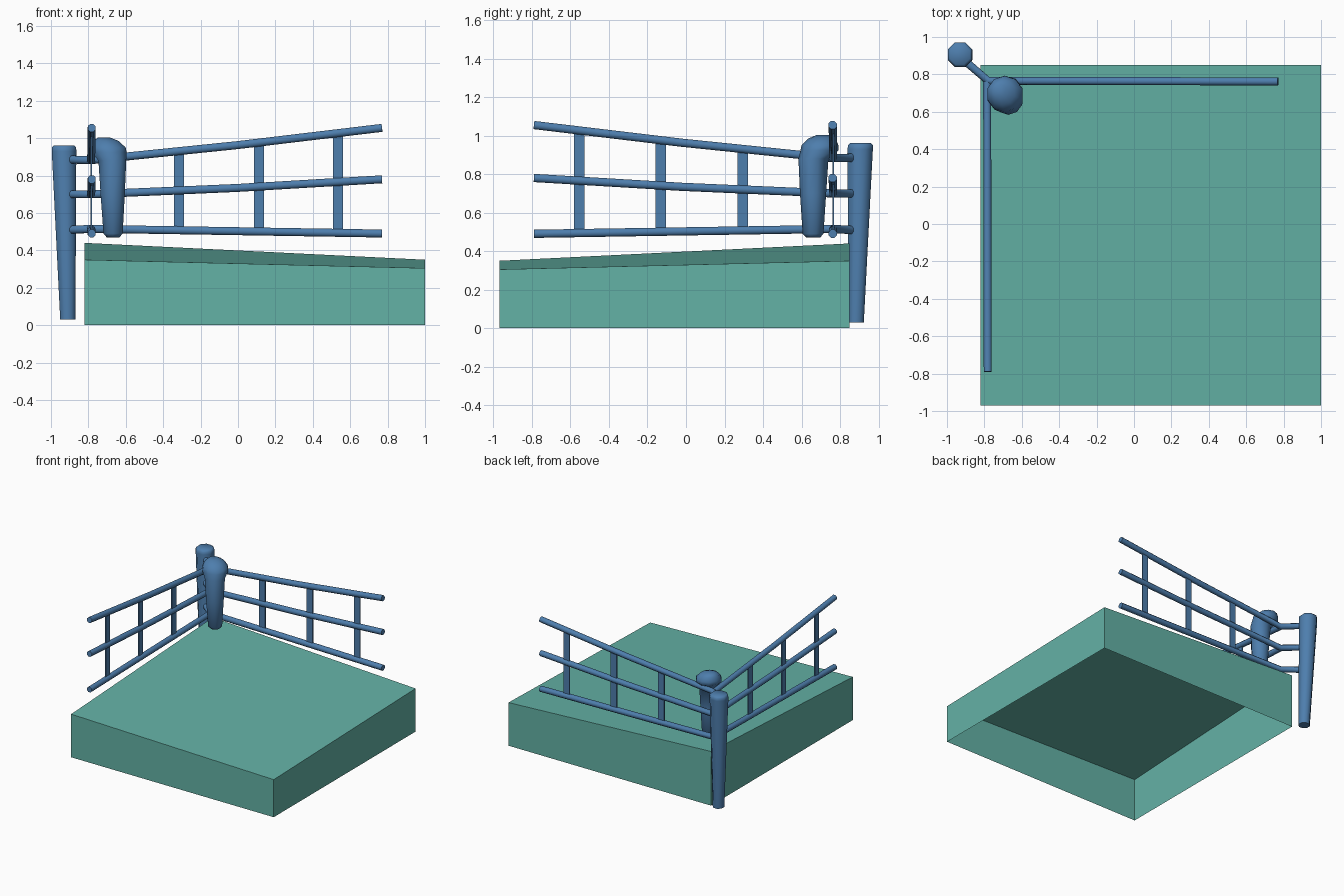
import bpy, bmesh, math
from mathutils import Vector

cube = bpy.data.objects.get("Cube")
if cube:
    bpy.data.objects.remove(cube, do_unlink=True)


def make_material(name, rgb):
    mat = bpy.data.materials.new(name)
    mat.use_nodes = True
    mat.diffuse_color = (*rgb, 1)
    mat.node_tree.nodes["Principled BSDF"].inputs["Base Color"].default_value = (*rgb, 1)
    return mat


TEAL = make_material("teal ground", (0.127, 0.445, 0.381))
BLUE = make_material("blue wood", (0.076, 0.209, 0.42))


def finish(bm, name, mat, smooth=False):
    bmesh.ops.recalc_face_normals(bm, faces=bm.faces)
    mesh = bpy.data.meshes.new(name)
    bm.to_mesh(mesh)
    bm.free()
    mesh.materials.append(mat)
    obj = bpy.data.objects.new(name, mesh)
    bpy.context.collection.objects.link(obj)
    if smooth:
        bpy.ops.object.select_all(action='DESELECT')
        obj.select_set(True)
        bpy.context.view_layer.objects.active = obj
        bpy.ops.object.shade_smooth_by_angle(angle=math.radians(50))
    return obj


def loft(name, rings, sides=8, level=False):
    """Closed tube through (x, y, z, radius) rings, level or square to its path."""
    bm = bmesh.new()
    pts = [Vector(r[:3]) for r in rings]
    loops = []
    for i, p in enumerate(pts):
        ahead = (pts[min(i + 1, len(pts) - 1)] - p).normalized()
        behind = (p - pts[max(i - 1, 0)]).normalized()
        tangent = Vector((0, 0, 1)) if level else ahead + behind
        turn = tangent.to_track_quat('Z', 'Y')
        loop = []
        for k in range(sides):
            a = math.tau * (k + 0.5) / sides
            offset = Vector((math.cos(a), math.sin(a), 0)) * rings[i][3]
            loop.append(bm.verts.new(p + turn @ offset))
        loops.append(loop)
    for lo, hi in zip(loops, loops[1:]):
        for k in range(sides):
            n = (k + 1) % sides
            bm.faces.new((lo[k], lo[n], hi[n], hi[k]))
    bm.faces.new(loops[0])
    bm.faces.new(loops[-1])
    return finish(bm, name, BLUE, smooth=True)


def side_swap(p):
    """Carry a point of the back fence over to the side fence."""
    return (-p[1] - 0.02, -p[0] - 0.02, *p[2:])


# Ground block: sloping top, four walls, open underneath
bm = bmesh.new()
corners = [(-0.82, -0.97, 0.35), (1, -0.97, 0.305), (1, 0.85, 0.35), (-0.82, 0.85, 0.44)]
top = [bm.verts.new(c) for c in corners]
low = [bm.verts.new((x, y, 0)) for x, y, z in corners]
bm.faces.new(top)
for i in range(4):
    j = (i + 1) % 4
    bm.faces.new((low[i], low[j], top[j], top[i]))
finish(bm, "ground_block", TEAL)

# Outer corner post, leaning slightly outward
loft("outer_post", [(-0.91, 0.883, 0.03, 0.044), (-0.93, 0.905, 0.93, 0.071),
                    (-0.93, 0.906, 0.95, 0.07), (-0.931, 0.906, 0.962, 0.057)], level=True)

# Inner corner post with an overhanging rounded head
loft("inner_post", [(-0.668, 0.66, 0.47, 0.036), (-0.668, 0.66, 0.49, 0.054),
                    (-0.67, 0.66, 0.70, 0.068), (-0.672, 0.662, 0.88, 0.078),
                    (-0.69, 0.694, 0.925, 0.099), (-0.692, 0.696, 0.95, 0.096),
                    (-0.705, 0.706, 0.985, 0.07), (-0.717, 0.712, 1.003, 0.035)],
     sides=10, level=True)

# Rails: height at the post, at the corner and at the free end
RAILS = [("lower", 0.51, 0.515, 0.49), ("middle", 0.70, 0.70, 0.78), ("upper", 0.885, 0.883, 1.055)]
R = 0.023
for name, z_post, z_corner, z_end in RAILS:
    corner = (-0.78, 0.765, z_corner, R)
    end = (0.77, 0.762, z_end, R)
    sag = 0.006 if z_end > z_corner else 0
    middle = (0, 0.764, (z_corner + z_end) / 2 - sag, R)
    loft(name + "_back_rail", [end, middle, corner, (-0.89, 0.86, z_post, R)])
    loft(name + "_side_rail", [side_swap(p) for p in (end, middle, corner)])


# Flat slats between the lower and upper rails
def slat(name, x, on_side):
    t = (x + 0.78) / 1.55
    z_low = 0.515 - 0.025 * t
    z_high = 0.883 + 0.172 * t
    bm = bmesh.new()
    bmesh.ops.create_cube(bm, size=1)
    for v in bm.verts:
        p = (x + v.co.x * 0.054, 0.764 + v.co.y * 0.008, z_high if v.co.z > 0 else z_low)
        v.co = side_swap(p) if on_side else p
    finish(bm, name, BLUE)


for number, x in enumerate((-0.315, 0.112, 0.535), 1):
    slat(f"back_slat_{number}", x, False)
    slat(f"side_slat_{number}", x, True)
